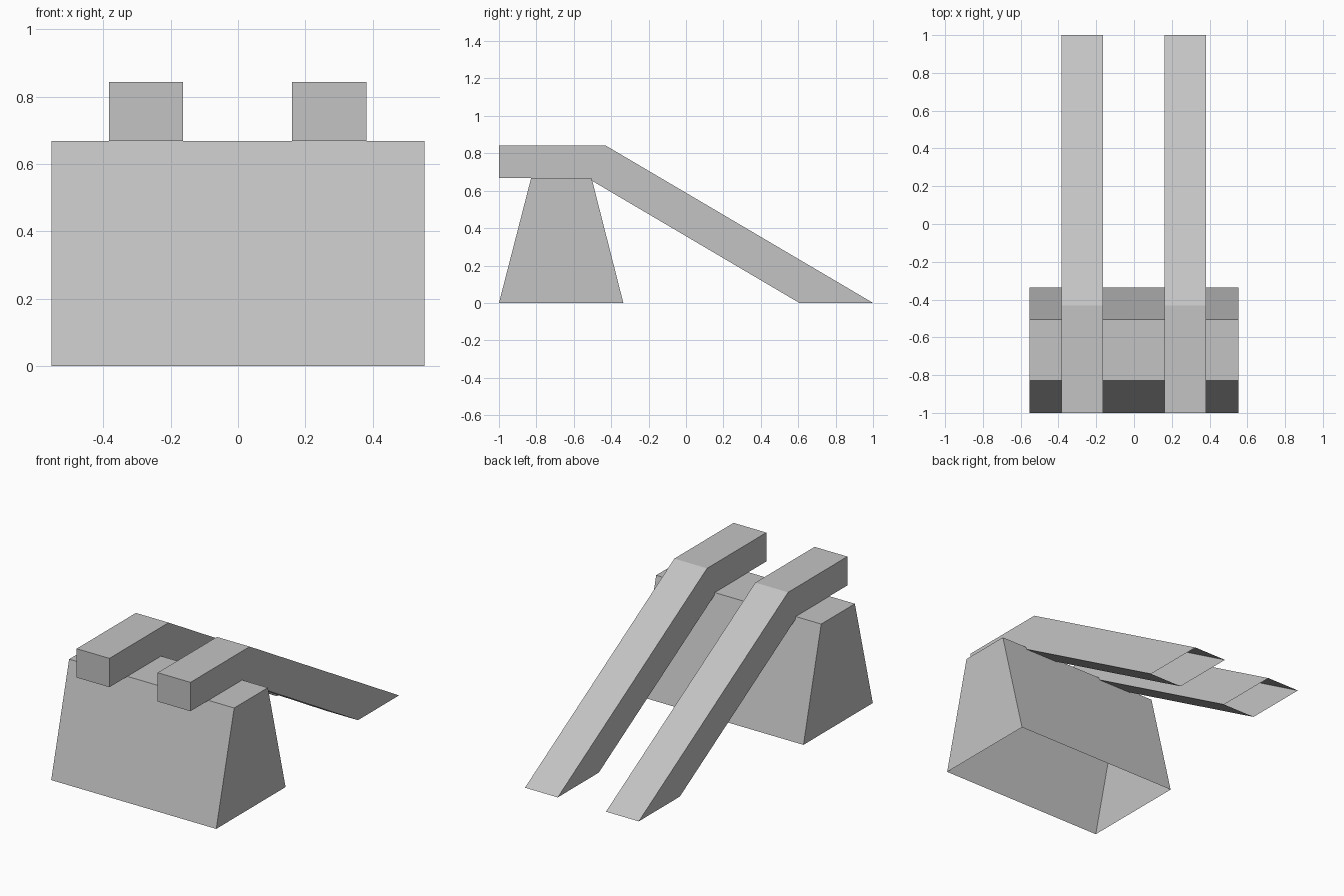
import bpy
import bmesh

cube = bpy.data.objects.get("Cube")
if cube:
    bpy.data.objects.remove(cube, do_unlink=True)

# Single plain grey
grey = bpy.data.materials.new("plain_grey")
grey.use_nodes = True
color = (0.55, 0.55, 0.55, 1)
grey.diffuse_color = color
grey.node_tree.nodes["Principled BSDF"].inputs["Base Color"].default_value = color


def extrude_profile(name, profile, x_min, x_max):
    """Extrude a (y, z) outline along x, leaving the side on the ground open."""
    bm = bmesh.new()
    outline = bm.faces.new([bm.verts.new((x_min, y, z)) for y, z in profile])
    result = bmesh.ops.extrude_face_region(bm, geom=[outline], use_keep_orig=True)
    moved = [v for v in result["geom"] if isinstance(v, bmesh.types.BMVert)]
    bmesh.ops.translate(bm, verts=moved, vec=(x_max - x_min, 0, 0))
    bmesh.ops.recalc_face_normals(bm, faces=bm.faces)
    ground = [f for f in bm.faces if all(v.co.z < 0.001 for v in f.verts)]
    bmesh.ops.delete(bm, geom=ground, context="FACES")
    mesh = bpy.data.meshes.new(name)
    bm.to_mesh(mesh)
    bm.free()
    mesh.materials.append(grey)
    obj = bpy.data.objects.new(name, mesh)
    bpy.context.collection.objects.link(obj)
    return obj


# Hollow tapered base block
top = 0.668
extrude_profile("base_block",
                [(-1, 0), (-0.335, 0), (-0.505, top), (-0.828, top)],
                -0.554, 0.554)

# Two bent beams: level over the block, then sloping down to the ground
beam = [(-1, top), (-0.528, top), (0.606, 0), (1, 0), (-0.432, 0.843), (-1, 0.843)]
for name, x in (("right_beam", -0.273), ("left_beam", 0.271)):
    extrude_profile(name, beam, x - 0.11, x + 0.11)
